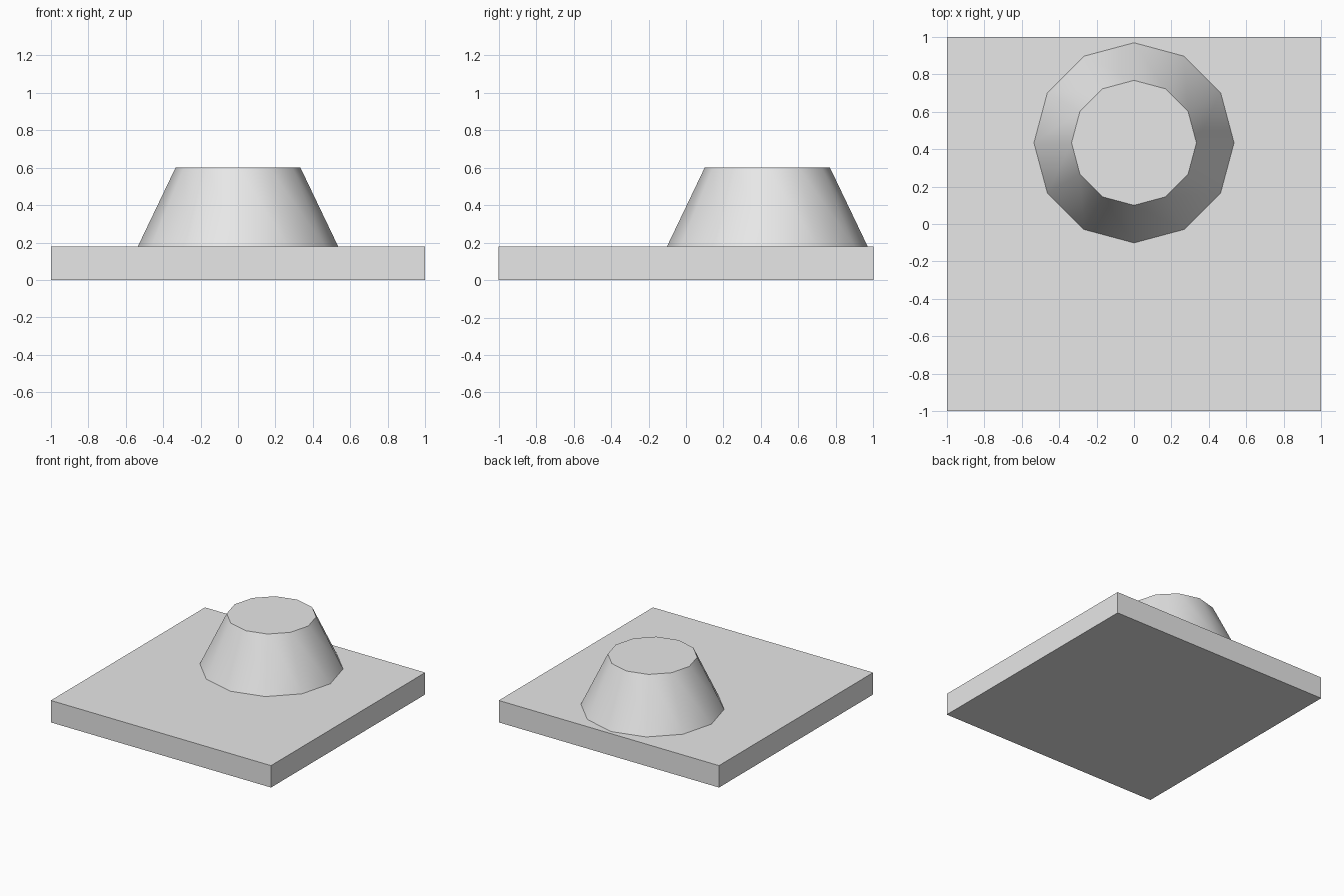
import bpy
import math

if "Cube" in bpy.data.objects:
    bpy.data.objects.remove(bpy.data.objects["Cube"])

grey = bpy.data.materials.new("light_grey")
grey.diffuse_color = (0.8, 0.8, 0.8, 1.0)
grey.use_nodes = True
grey.node_tree.nodes["Principled BSDF"].inputs["Base Color"].default_value = grey.diffuse_color

# Square base plate
bpy.ops.mesh.primitive_cube_add(size=1, location=(0, 0, 0.09))
plate = bpy.context.object
plate.name = "base_plate"
plate.scale = (2, 2, 0.18)
bpy.ops.object.transform_apply(location=False, rotation=False, scale=True)
plate.data.materials.append(grey)

# Twelve-sided tapered boss near the back edge
bpy.ops.mesh.primitive_cone_add(vertices=12, radius1=0.535, radius2=0.334,
                                depth=0.42, location=(0, 0.434, 0.39))
boss = bpy.context.object
boss.name = "tapered_boss"
boss.data.materials.append(grey)
bpy.ops.object.shade_smooth_by_angle(angle=math.radians(35))
